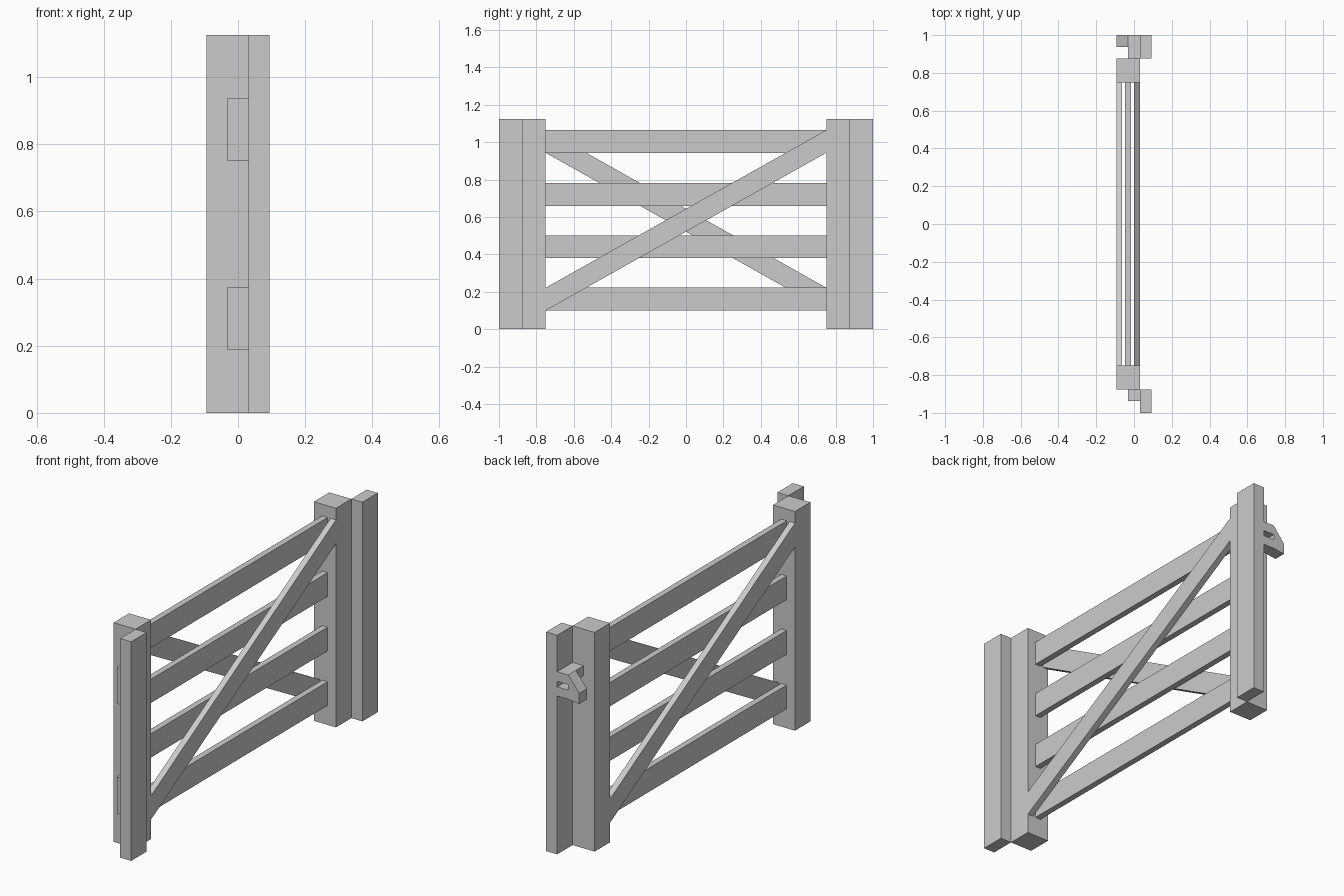
import bpy
import bmesh

if "Cube" in bpy.data.objects:
    bpy.data.objects.remove(bpy.data.objects["Cube"])


def prism(name, outline, axis, lo, hi):
    """Extrude a 2D outline along x (outline = y,z) or y (outline = x,z)."""
    def place(p, d):
        return (d, p[0], p[1]) if axis == 'x' else (p[0], d, p[1])
    bm = bmesh.new()
    base = bm.faces.new([bm.verts.new(place(p, lo)) for p in outline])
    out = bmesh.ops.extrude_face_region(bm, geom=[base])
    step = (hi - lo, 0, 0) if axis == 'x' else (0, hi - lo, 0)
    verts = [g for g in out['geom'] if isinstance(g, bmesh.types.BMVert)]
    bmesh.ops.translate(bm, verts=verts, vec=step)
    bmesh.ops.recalc_face_normals(bm, faces=bm.faces)
    mesh = bpy.data.meshes.new(name)
    bm.to_mesh(mesh)
    bm.free()
    obj = bpy.data.objects.new(name, mesh)
    bpy.context.collection.objects.link(obj)
    return obj


def box(name, x, y, z):
    return prism(name, [(y[0], z[0]), (y[1], z[0]), (y[1], z[1]), (y[0], z[1])], 'x', *x)


HEIGHT = 1.125
H = 0.03125    # half width of hinge and latch blocks
W = 0.09375    # half depth of the whole gate

# Gate stiles and outer posts, mirrored front to back
for side, s in (("front", -1), ("back", 1)):
    box(side + "_stile", (-W, H), sorted((0.75 * s, 0.875 * s)), (0, HEIGHT))
    box(side + "_post", (H, W), sorted((0.875 * s, s)), (0, HEIGHT))

# Horizontal rails
for i, z in enumerate((0.10, 0.38, 0.66, 0.943)):
    box(f"rail_{i + 1}", (-0.047, -0.016), (-0.75, 0.75), (z, z + 0.122))

# Diagonal braces on both faces, ends cut vertical
for name, s, x in (("outer_brace", 1, (0, H)), ("inner_brace", -1, (-W, -0.0625))):
    prism(name, [(-0.75 * s, 0.10), (0.75 * s, 0.943),
                 (0.75 * s, 1.065), (-0.75 * s, 0.222)], 'x', *x)

# Hinges on the front post
for name, z in (("lower_hinge", 0.1875), ("upper_hinge", 0.75)):
    box(name, (-H, H), (-0.9375, -0.875), (z, z + 0.1875))

# Latch: bolt, catch below it and a sloping thumb lever
box("latch_bolt", (-H, H), (0.875, 1), (0.888, 0.9375))
box("latch_catch", (-H, H), (0.9375, 1), (0.8125, 0.86))
prism("latch_lever", [(-H, 0.9375), (-W, 0.86), (-W, 0.805), (-H, 0.8125)],
      'y', 0.9375, 1)
